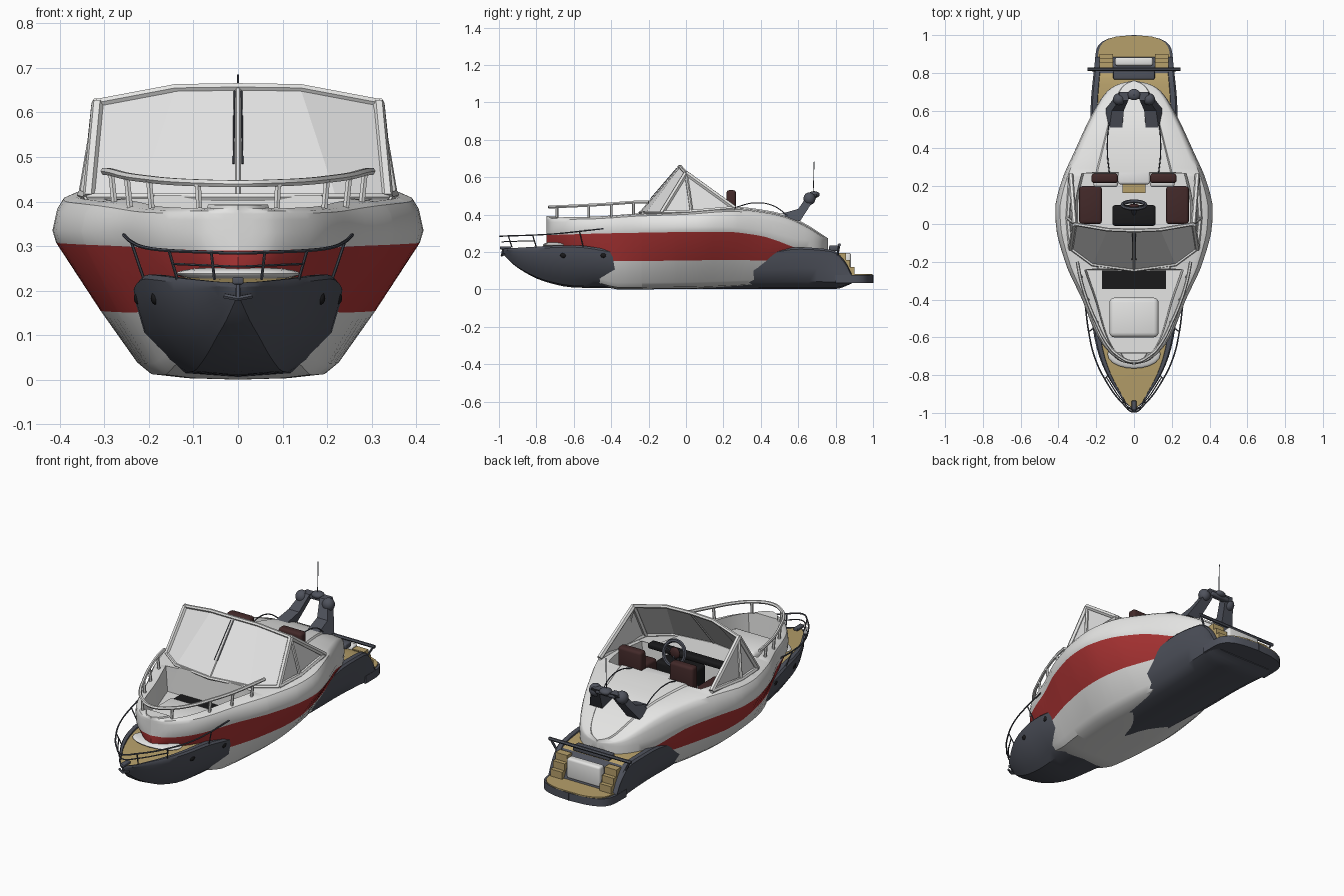
import bpy, bmesh, math
from mathutils import Vector

old = bpy.data.objects.get("Cube")
if old:
    bpy.data.objects.remove(old, do_unlink=True)


def material(name, r, g, b):
    m = bpy.data.materials.new(name)
    m.use_nodes = True
    m.diffuse_color = (r, g, b, 1)
    m.node_tree.nodes["Principled BSDF"].inputs["Base Color"].default_value = (r, g, b, 1)
    return m


WHITE = material("white gelcoat", .78, .78, .77)
RED = material("red stripe", .42, .035, .035)
DARK = material("slate hull", .078, .085, .108)
TEAK = material("teak deck", .47, .35, .145)
MAROON = material("maroon leather", .055, .022, .022)
BLACK = material("black trim", .01, .01, .011)
GLASS = material("pale glass", .77, .77, .77)
parts = []


def finish(name, bm, *mats):
    bmesh.ops.remove_doubles(bm, verts=bm.verts, dist=.0002)
    bmesh.ops.recalc_face_normals(bm, faces=bm.faces)
    mesh = bpy.data.meshes.new(name)
    bm.to_mesh(mesh)
    bm.free()
    for m in mats:
        mesh.materials.append(m)
    ob = bpy.data.objects.new(name, mesh)
    bpy.context.scene.collection.objects.link(ob)
    parts.append(ob)
    return ob


def ease(table, t):
    """Smooth interpolation through (t, value) pairs without overshoot."""
    if t <= table[0][0]:
        return table[0][1]
    if t >= table[-1][0]:
        return table[-1][1]
    s = [(b[1] - a[1]) / (b[0] - a[0]) for a, b in zip(table, table[1:])]
    m = [s[0]] + [2 * a * b / (a + b) if a * b > 0 else 0 for a, b in zip(s, s[1:])] + [s[-1]]
    i = max(k for k in range(len(s)) if table[k][0] <= t)
    h = table[i + 1][0] - table[i][0]
    u = (t - table[i][0]) / h
    a, b = table[i][1], table[i + 1][1]
    return (a * (1 + 2 * u) * (1 - u) ** 2 + b * u * u * (3 - 2 * u)
            + h * u * (1 - u) * (m[i] * (1 - u) - m[i + 1] * u))


def loft(name, stations, section, mats, rule):
    """Skin half sections along y, mirrored across x; rule maps row to material."""
    bm = bmesh.new()
    for side in (1, -1):
        rows = [[bm.verts.new((side * x, y, z)) for x, z in section(y)] for y in stations]
        for a, b in zip(rows, rows[1:]):
            for k in range(len(a) - 1):
                f = bm.faces.new((a[k], a[k + 1], b[k + 1], b[k]))
                f.material_index = rule(k, f.calc_center_median().y)
        for end in (rows[0], rows[-1]):
            bm.faces.new(end)
    return finish(name, bm, *mats)


def spaced(a, b, n):
    return [(a + b) / 2 - (b - a) / 2 * math.cos(math.pi * i / n) for i in range(n + 1)]


def box(name, at, size, mat, bevel=0.0):
    bm = bmesh.new()
    bmesh.ops.create_cube(bm, size=1)
    for v in bm.verts:
        v.co = Vector(at) + Vector([c * s for c, s in zip(v.co, size)])
    if bevel:
        bmesh.ops.bevel(bm, geom=bm.edges[:], offset=bevel, segments=3, affect='EDGES', profile=.5)
    return finish(name, bm, mat)


def ball(name, at, size, mat):
    bm = bmesh.new()
    bmesh.ops.create_uvsphere(bm, u_segments=20, v_segments=12, radius=1)
    for v in bm.verts:
        v.co = Vector(at) + Vector([c * s for c, s in zip(v.co, size)])
    return finish(name, bm, mat)


def tube(name, pts, radius, mat, closed=False, smooth=False):
    cu = bpy.data.curves.new(name, 'CURVE')
    cu.dimensions, cu.bevel_depth, cu.bevel_resolution, cu.use_fill_caps = '3D', radius, 1, True
    sp = cu.splines.new('BEZIER')
    sp.bezier_points.add(len(pts) - 1)
    for p, co in zip(sp.bezier_points, pts):
        p.co = co
        p.handle_left_type = p.handle_right_type = 'AUTO' if smooth else 'VECTOR'
    sp.use_cyclic_u = closed
    cu.resolution_u = 6 if smooth else 1
    tmp = bpy.data.objects.new(name + " path", cu)
    bm = bmesh.new()
    bm.from_mesh(tmp.to_mesh())
    tmp.to_mesh_clear()
    bpy.data.objects.remove(tmp)
    return finish(name, bm, mat)


def panel(name, corners, mat, thick=.006):
    bm = bmesh.new()
    bm.faces.new([bm.verts.new(c) for c in corners])
    bmesh.ops.solidify(bm, geom=bm.faces[:], thickness=thick)
    return finish(name, bm, mat)


def flip(pts, s):
    return [(s * x, y, z) for x, y, z in pts]


# White upper hull with red stripe, bow well and cockpit
beam = [(-.745, 0), (-.73, .065), (-.7, .11), (-.6, .192), (-.4, .275), (-.2, .365), (0, .414), (.08, .417),
        (.2, .392), (.4, .308), (.6, .212), (.7, .145), (.74, .085), (.76, 0)]
floor_w = [(-.745, 0), (-.6, .09), (-.42, .172), (-.2, .208), (0, .222), (.2, .208), (.4, .175), (.55, .13), (.65, .09), (.76, 0)]
keel = [(-.745, .2), (-.6, .08), (-.45, .02), (-.36, 0), (0, .002), (.2, .008), (.4, .022), (.55, .075), (.7, .16), (.76, .2)]
stripe = [(-.745, .29), (-.4, .3), (.2, .308), (.4, .286), (.5, .255), (.6, .22), (.76, .205)]
widest = [(-.745, .33), (.2, .335), (.4, .315), (.5, .293), (.6, .268), (.76, .25)]
sheer = [(-.745, .378), (-.5, .383), (-.25, .4), (0, .41), (.25, .428), (.45, .405), (.55, .378), (.65, .33), (.76, .258)]
wells = [(-.68, -.24, .27), (-.06, .27, .28)]


def white_section(y):
    w, b, zb, zs, zm, zt = (ease(t, y) for t in (beam, floor_w, keel, stripe, widest, sheer))
    low = max(.15, (zb + zs) / 2)
    chine = zb + .12 * (zs - zb)
    u = (low - chine) / (zs - chine)
    floor = [f for a, c, f in wells if a < y < c]
    zf, wi = (floor[0], .75 * w) if floor else (zt + .014, .55 * w)
    return [(0, zb), (b * .55, zb + .003), (b * .88, zb + .3 * (chine - zb)), (b * 1.02, chine),
            (b + (.98 * w - b) * u ** .9, low), (.98 * w, zs),
            (w, zm), (.975 * w, zm + .6 * (zt - zm)), (.94 * w, zm + .88 * (zt - zm)), (.88 * w, zt),
            (wi, zt + .006), (wi * .96, zf), (0, zf)]


edges = [e + d for a, c, f in wells for e in (a, c) for d in (-.003, .003)]
loft("white_hull", sorted(spaced(-.745, .76, 48) + edges), white_section, (WHITE, RED), lambda k, y: k == 4)

# Slate lower hull with teak decks fore and aft
d_beam = [(-.98, 0), (-.95, .045), (-.9, .08), (-.8, .143), (-.7, .185), (-.6, .21), (-.4, .235), (.6, .23), (.885, .205)]
d_chine = [(-.98, 0), (-.9, .045), (-.85, .068), (-.75, .1), (-.6, .132), (-.4, .158), (0, .17), (.6, .185), (.885, .2)]
d_keel = [(-.98, .19), (-.9, .115), (-.75, .04), (-.6, .01), (-.4, .006), (0, .001), (.8, .002), (.885, .03)]
d_top = [(-.98, .218), (-.6, .236), (-.3, .2), (.4, .2), (.6, .225), (.78, .212), (.85, .15), (.885, .085)]


def dark_section(y):
    w, c, zk, zt = (ease(t, y) for t in (d_beam, d_chine, d_keel, d_top))
    h = zt - zk
    return [(0, zk), (c * .75, zk + .04 * h), (c, zk + .18 * h), (c + .68 * (w - c), zk + .5 * h),
            (.98 * w, zk + .82 * h), (w, zt - .01 * (w > 0)), (.96 * w, zt), (.85 * w, zt), (.84 * w, zt - .006), (0, zt - .004)]


loft("slate_hull", spaced(-.98, .885, 44), dark_section, (DARK, TEAK), lambda k, y: k == 8 and y < .8)
ball("bow_cushion", (0, -.69, .238), (.14, .075, .016), WHITE)

# Swim platform
for name, z0, z1, shrink, mat in (("swim_platform", .035, .076, 1, DARK), ("platform_teak", .076, .082, .93, TEAK)):
    loft(name, spaced(.8, .8 + .2 * (shrink + 1) / 2 + .003, 14),
         lambda y: [(0, z0), (shrink * .205 * max(0, 1 - ((y - .8) / .2) ** 6) ** .5, z0),
                    (shrink * .205 * max(0, 1 - ((y - .8) / .2) ** 6) ** .5, z1), (0, z1)],
         (mat,), lambda k, y: 0)

# Transom door, steps and stern rail
box("transom_door", (0, .86, .14), (.2, .045, .11), WHITE, .012)
box("stern_bench", (0, .79, .22), (.22, .05, .03), DARK, .008)
for s, side in ((1, "left"), (-1, "right")):
    for i in range(3):
        box(f"{side}_step_{i}", (s * .147, .88 - .022 * i, .1 + .037 * i), (.07, .04, .04), TEAK)
    tube(f"{side}_stern_post", [(s * .205, .81, .18), (s * .24, .82, .242)], .006, DARK)
tube("stern_rail", [(-.245, .82, .238), (.245, .82, .238)], .009, DARK)

# Windscreen with frame, wipers and side windows
top = [(-.315, 0, .622), (-.14, -.03, .655), (0, -.035, .657), (.14, -.03, .655), (.315, 0, .622)]
foot = [(-.335, -.13, .41), (-.22, -.215, .41), (0, -.245, .41), (.22, -.215, .41), (.335, -.13, .41)]
for i in range(4):
    panel(f"windscreen_pane_{i}", [foot[i], foot[i + 1], top[i + 1], top[i]], GLASS)
tube("screen_top_frame", top, .01, WHITE)
tube("screen_foot_frame", foot, .009, WHITE)
tube("screen_mullion", [foot[2], top[2]], .006, GLASS)
for s, side in ((1, "left"), (-1, "right")):
    peak, front, base, back = flip([top[4], foot[4], (.35, .03, .415), (.335, .26, .435)], s)
    panel(f"{side}_side_window", [front, base, back, peak], GLASS)
    tube(f"{side}_front_pillar", [front, peak], .014, WHITE)
    tube(f"{side}_rear_pillar", [peak, back], .014, WHITE)
    tube(f"{side}_window_strut", [peak, base], .009, WHITE)
    tube(f"{side}_window_sill", [front, base, back], .012, WHITE)
    tube(f"{side}_wiper", [(s * .01, -.19, .485), (s * .008, -.05, .648)], .002, DARK)

    # Seats
    box(f"{side}_side_seat", (s * .23, .1, .33), (.12, .2, .1), MAROON, .015)
    box(f"{side}_chair_base", (s * .15, .225, .35), (.13, .06, .14), WHITE, .015)
    box(f"{side}_chair_back", (s * .155, .242, .465), (.14, .05, .13), MAROON, .014)

    # Radar arch legs, domes and deck grab rails
    bm = bmesh.new()
    profile = [(.46, .39), (.61, .365), (.665, .45), (.7, .51), (.655, .51), (.6, .43)]
    rings = [[bm.verts.new((s * (off - k * (z - .36)), y, z)) for y, z in profile] for off, k in ((.075, .3), (.152, .5))]
    for r in rings:
        bm.faces.new(r)
    for k in range(len(profile)):
        bm.faces.new((rings[0][k], rings[0][k - 1], rings[1][k - 1], rings[1][k]))
    finish(f"{side}_arch_leg", bm, DARK)
    ball(f"{side}_radar_dome", (s * .08, .66, .485), (.032, .032, .034), DARK)
    tube(f"{side}_grab_rail", flip([(.13, .27, .44), (.14, .36, .462), (.14, .46, .45), (.13, .55, .39)], s), .003, DARK, smooth=True)

    # Portholes
    for y, x in ((-.655, .184), (-.44, .222)):
        ball(f"{side}_porthole", (s * x, y, .183), (.012, .018, .015), BLACK)

box("arch_crossbar", (0, .68, .495), (.12, .035, .025), DARK, .01)
ball("centre_dome", (0, .685, .507), (.034, .03, .018), DARK)
tube("antenna", [(0, .68, .5), (0, .685, .685)], .0022, DARK)

# Helm, sole mats and bow lounge
box("helm_console", (0, .045, .35), (.23, .11, .14), BLACK, .015)
box("dash_top", (0, -.05, .415), (.5, .05, .03), BLACK, .01)
box("cockpit_table", (0, .19, .37), (.12, .05, .02), TEAK)
box("engine_locker", (0, .25, .41), (.17, .08, .06), GLASS, .012)
ring = [(.062 * math.cos(a), .1 - .02 * math.sin(a), .49 + .06 * math.sin(a))
        for a in [math.pi * k / 10 for k in range(20)]]
tube("steering_wheel", ring, .01, DARK, closed=True)
ball("wheel_hub", (0, .095, .49), (.03, .012, .03), MAROON)
tube("steering_column", [(0, .095, .49), (0, .05, .4)], .012, DARK)
for k in (1, 8, 15):
    tube(f"wheel_spoke_{k}", [(0, .097, .49), ring[k]], .004, DARK)
box("bow_sole_mat", (0, -.295, .274), (.34, .1, .007), BLACK)
box("bow_lounge", (0, -.495, .3), (.26, .21, .07), WHITE, .025)


def railing(name, half, radius, mat, posts, foot_at):
    """Rail around the bow from a half path, with posts down to foot_at(point)."""
    full = flip(half[::-1], -1) + half[1:]
    tube(name, full, radius, mat, smooth=True)
    for k in posts:
        for s in (1, -1):
            p = flip([half[k]], s)[0]
            tube(f"{name}_post", [p, foot_at(p)], radius * .85, mat)
    return full


# Bow railings on both hulls
railing("upper_rail", [(0, -.73, .44), (.09, -.69, .442), (.15, -.62, .445), (.2, -.52, .45), (.25, -.4, .457),
                       (.285, -.28, .466), (.3, -.2, .468)], .009, WHITE, (1, 3, 4, 5), lambda p: (p[0] * .97, p[1], .385))
rail = railing("lower_rail", [(0, -.995, .284), (.06, -.95, .286), (.155, -.82, .29), (.21, -.7, .297), (.24, -.57, .31),
                              (.257, -.44, .325)], .004, DARK, (1, 2, 4), lambda p: (p[0] * .88, p[1] + .02, .225))
tube("lower_rail_wire", [(x * .95, y + .01, z - .03) for x, y, z in rail[3:-3]], .003, DARK, smooth=True)
box("anchor_roller", (0, -.965, .222), (.025, .06, .016), DARK, .004)
tube("anchor", [(-.03, -.972, .188), (0, -.985, .182), (.03, -.972, .188)], .006, DARK)
tube("anchor_shank", [(0, -.985, .182), (0, -.975, .225)], .006, DARK)

# Smooth shading with sharp edges kept
bpy.ops.object.select_all(action='DESELECT')
for ob in parts:
    ob.select_set(True)
bpy.context.view_layer.objects.active = parts[0]
bpy.ops.object.shade_smooth_by_angle(angle=math.radians(35))
